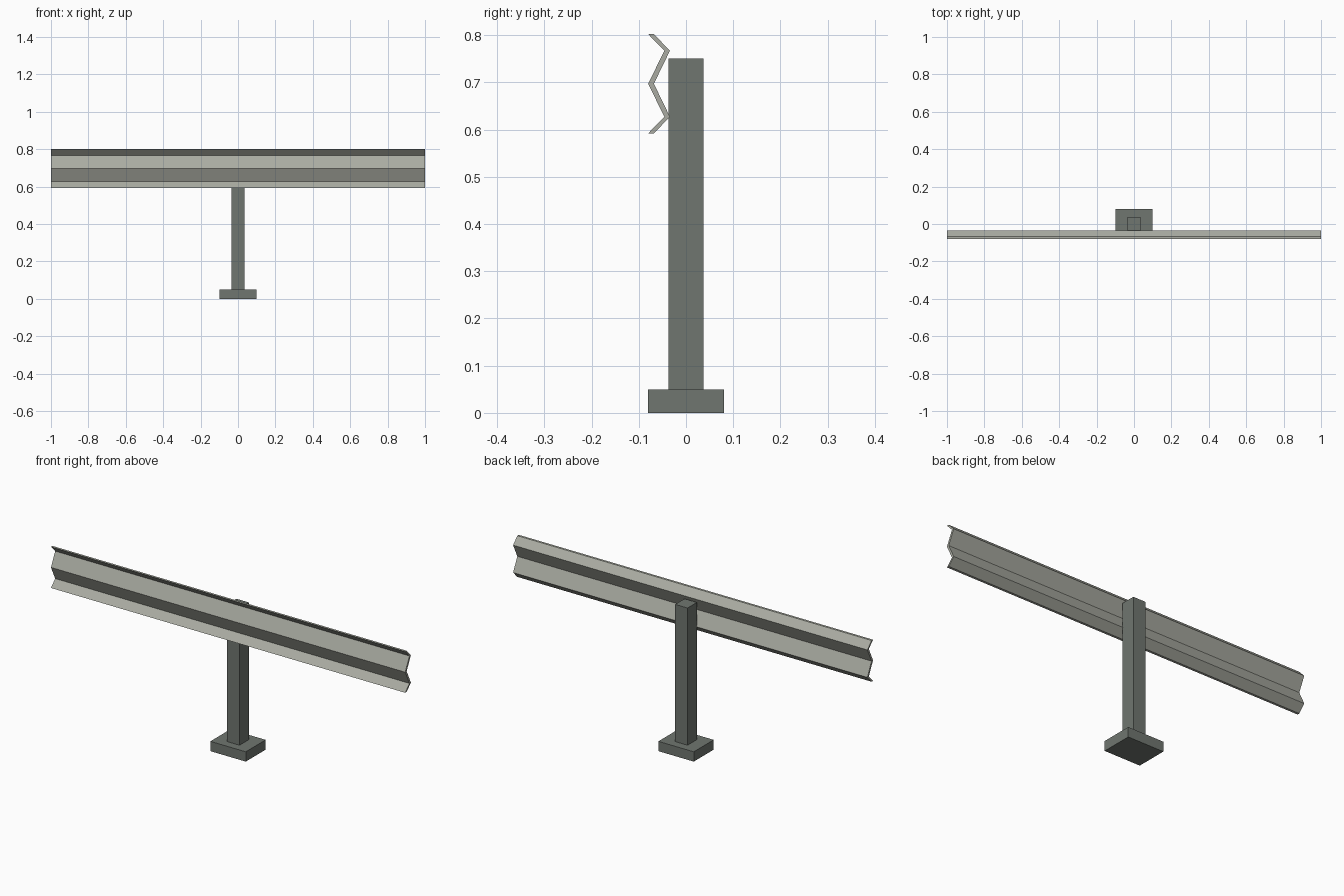
import bpy, bmesh

if "Cube" in bpy.data.objects:
    bpy.data.objects.remove(bpy.data.objects["Cube"])


def material(name, rgb):
    m = bpy.data.materials.new(name)
    m.diffuse_color = (*rgb, 1)
    m.use_nodes = True
    m.node_tree.nodes["Principled BSDF"].inputs["Base Color"].default_value = m.diffuse_color
    return m


def finish(name, bm, mat):
    bmesh.ops.recalc_face_normals(bm, faces=bm.faces)
    me = bpy.data.meshes.new(name)
    bm.to_mesh(me)
    bm.free()
    me.materials.append(mat)
    ob = bpy.data.objects.new(name, me)
    bpy.context.collection.objects.link(ob)
    return ob


def box(name, size, z0, mat):
    """Box centred on x and y, with its bottom at z0."""
    bm = bmesh.new()
    bmesh.ops.create_cube(bm, size=1)
    bmesh.ops.scale(bm, vec=size, verts=bm.verts)
    bmesh.ops.translate(bm, vec=(0, 0, z0 + size[2] / 2), verts=bm.verts)
    return finish(name, bm, mat)


steel = material("galvanised light grey", (0.40, 0.41, 0.36))
dark = material("dark grey", (0.16, 0.18, 0.16))

# Foot and post
box("base_plate", (0.20, 0.16, 0.05), 0, dark)
box("post", (0.07, 0.075, 0.70), 0.05, dark)

# Corrugated rail: front zigzag (y, z), thickened towards the back
front = [(-0.08, 0.802), (-0.046, 0.767), (-0.08, 0.697),
         (-0.046, 0.627), (-0.08, 0.592)]
thick = 0.012
loop = front + [(y + thick, z) for y, z in reversed(front)]
bm = bmesh.new()
ends = [[bm.verts.new((x, y, z)) for y, z in loop] for x in (-1, 1)]
n = len(loop)
for i in range(n):
    j = (i + 1) % n
    bm.faces.new((ends[0][i], ends[0][j], ends[1][j], ends[1][i]))
# End caps, one quad per corrugation
for e in ends:
    for i in range(len(front) - 1):
        bm.faces.new((e[i], e[i + 1], e[n - 2 - i], e[n - 1 - i]))
finish("guard_rail", bm, steel)
